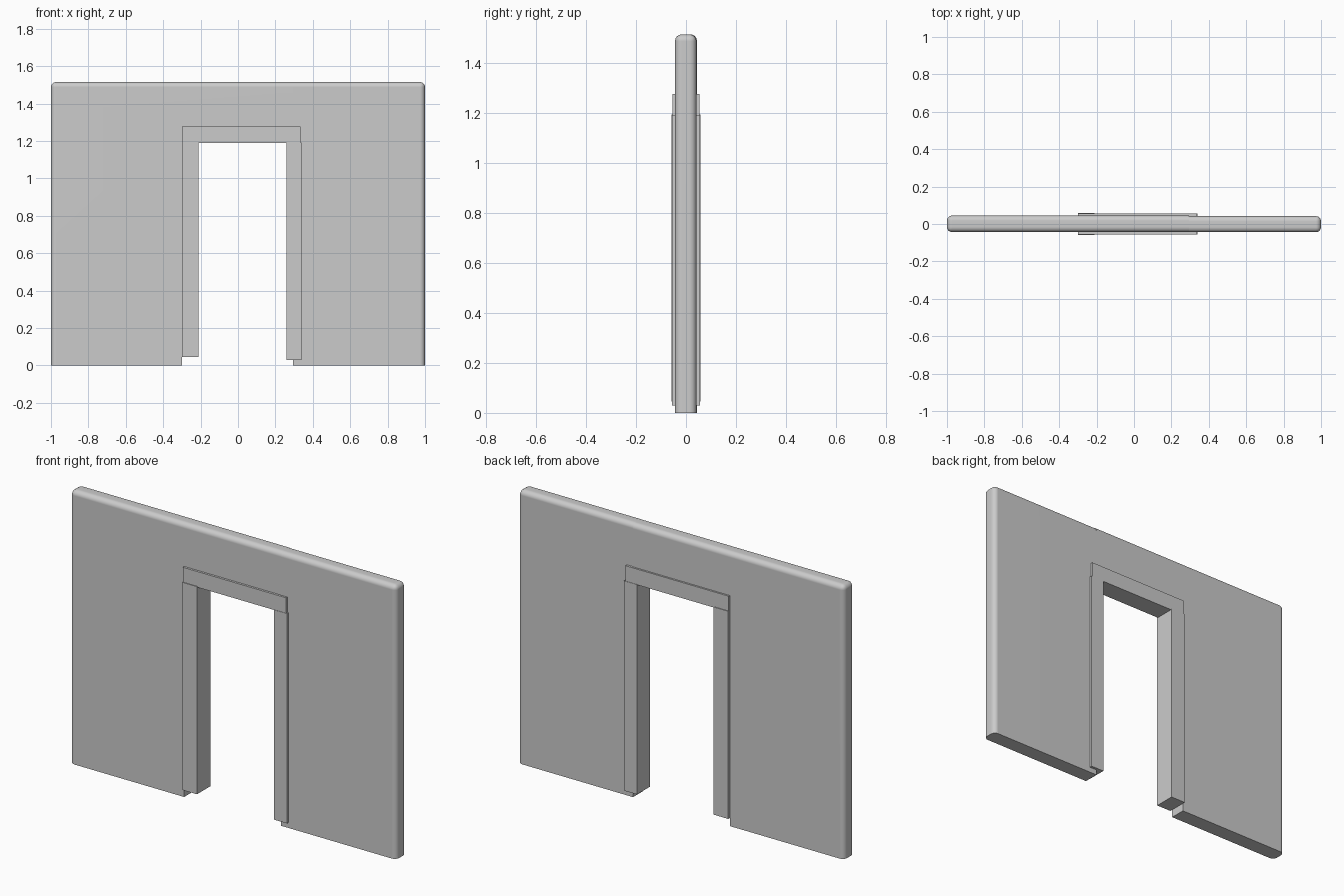
import bpy, bmesh, math

if "Cube" in bpy.data.objects:
    bpy.data.objects.remove(bpy.data.objects["Cube"])

TOP = 1.515      # wall height
SEAM = 0.295     # joint between the two wall pieces


def finish(name, bm):
    bmesh.ops.recalc_face_normals(bm, faces=bm.faces)
    mesh = bpy.data.meshes.new(name)
    bm.to_mesh(mesh)
    bm.free()
    obj = bpy.data.objects.new(name, mesh)
    bpy.context.collection.objects.link(obj)
    return obj


def wall_piece(name, profile, y0, y1):
    """Extrude an x/z outline and round its outer ends and top."""
    bm = bmesh.new()
    face = bm.faces.new([bm.verts.new((x, y0, z)) for x, z in profile])
    ext = bmesh.ops.extrude_face_region(bm, geom=[face])
    for v in ext["geom"]:
        if isinstance(v, bmesh.types.BMVert):
            v.co.y = y1

    def outer(e):
        a, b = (v.co for v in e.verts)
        end = abs(a.x) > 0.99 and abs(b.x) > 0.99 and max(a.z, b.z) > 0.01
        top = min(a.z, b.z) > TOP - 0.001
        seam = abs(a.x - SEAM) < 0.001 and abs(b.x - SEAM) < 0.001
        return end or (top and not seam)

    bmesh.ops.bevel(bm, geom=[e for e in bm.edges if outer(e)], offset=0.027,
                    segments=4, profile=0.5, affect='EDGES', clamp_overlap=True)
    obj = finish(name, bm)
    bpy.ops.object.select_all(action='DESELECT')
    bpy.context.view_layer.objects.active = obj
    obj.select_set(True)
    bpy.ops.object.shade_smooth_by_angle(angle=math.radians(35))
    mod = obj.modifiers.new("flat_face_normals", 'WEIGHTED_NORMAL')
    mod.keep_sharp = True
    return obj


def board(name, x, y, z):
    """Plain box from min/max ranges."""
    bm = bmesh.new()
    bmesh.ops.create_cube(bm, size=1)
    for v in bm.verts:
        v.co = [r[0] if c < 0 else r[1] for c, r in zip(v.co, (x, y, z))]
    return finish(name, bm)


# Wall: left side with the part above the door, and the right side
wall_piece("wall_left_and_header",
           [(-1, 0), (-0.3, 0), (-0.3, 1.2), (SEAM, 1.2), (SEAM, TOP), (-1, TOP)],
           -0.043, 0.045)
wall_piece("wall_right", [(SEAM, 0), (1, 0), (1, TOP), (SEAM, TOP)], -0.044, 0.042)

# Door frame
board("door_jamb_left", (-0.3, -0.21), (-0.059, 0.059), (0.045, 1.195))
board("door_jamb_right", (0.26, 0.34), (-0.057, 0.057), (0.03, 1.192))
board("door_lintel", (-0.3, 0.333), (-0.055, 0.055), (1.19, 1.277))
